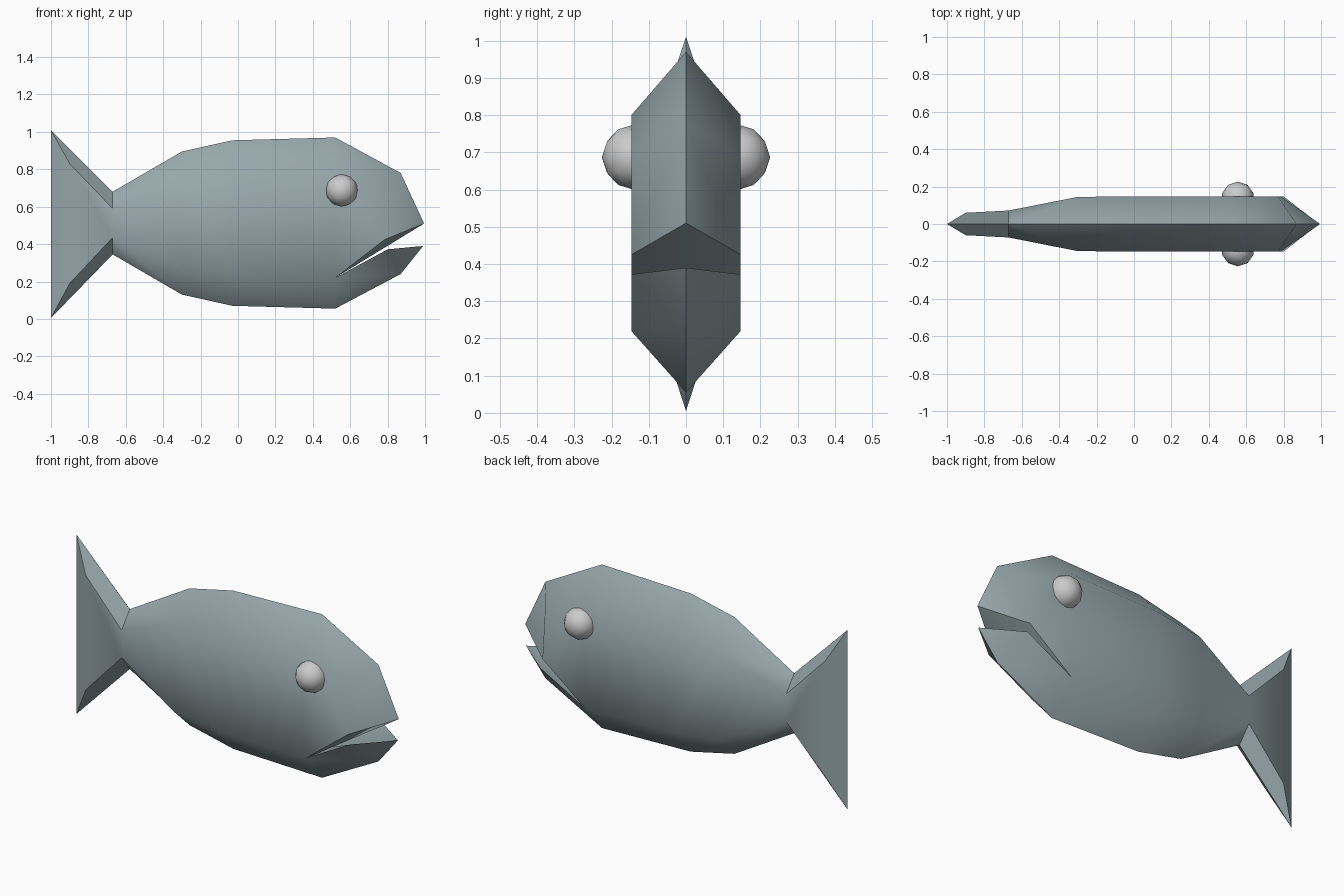
import bpy, bmesh, math

if "Cube" in bpy.data.objects:
    bpy.data.objects.remove(bpy.data.objects["Cube"])

# Body stations: x of ridge, ridge top z, ridge bottom z, x / half width / top z / bottom z of flat flank
STATIONS = [
    (-1.00, 1.010, 0.005, -0.90, 0.060, 0.830, 0.190),
    (-0.67, 0.680, 0.345, -0.67, 0.072, 0.590, 0.435),
    (-0.30, 0.895, 0.130, -0.30, 0.145, 0.750, 0.265),
    (-0.03, 0.955, 0.070, -0.03, 0.147, 0.790, 0.230),
    (0.52, 0.970, 0.055, 0.52, 0.147, 0.800, 0.220),
]
W = 0.147


def smooth(obj, degrees):
    bpy.ops.object.select_all(action='DESELECT')
    obj.select_set(True)
    bpy.context.view_layer.objects.active = obj
    bpy.ops.object.shade_smooth_by_angle(angle=math.radians(degrees))


def add_half(bm, s):
    def v(x, y, z):
        return bm.verts.new((x, s * y, z))

    # Body and tail strips between stations
    rings = [(v(rx, 0, zt), v(fx, w, ft), v(fx, w, fb), v(rx, 0, zb))
             for rx, zt, zb, fx, w, ft, fb in STATIONS]
    for a, b in zip(rings, rings[1:]):
        for i in range(3):
            bm.faces.new((a[i], a[i + 1], b[i + 1], b[i]))
    bm.faces.new(rings[0])

    # Head with open mouth
    top, flank_top, corner, bottom = rings[-1]
    brow, brow_side = v(0.87, 0, 0.78), v(0.77, W, 0.69)
    nose, nose_side = v(0.995, 0, 0.51), v(0.785, W, 0.425)
    throat = v(0.52, 0, 0.22)
    lip, lip_side = v(0.99, 0, 0.39), v(0.80, W, 0.372)
    chin = v(0.87, 0, 0.24)
    for f in ((top, flank_top, brow_side, brow),
              (flank_top, corner, nose_side, brow_side),
              (brow, brow_side, nose_side, nose),
              (nose, nose_side, corner, throat),
              (throat, corner, lip_side, lip),
              (lip, lip_side, chin),
              (chin, lip_side, corner, bottom)):
        bm.faces.new(f)


# Fish body
bm = bmesh.new()
for side in (1, -1):
    add_half(bm, side)
bmesh.ops.remove_doubles(bm, verts=bm.verts, dist=0.0005)
bmesh.ops.recalc_face_normals(bm, faces=bm.faces)
mesh = bpy.data.meshes.new("fish_body")
bm.to_mesh(mesh)
bm.free()
body = bpy.data.objects.new("fish_body", mesh)
bpy.context.collection.objects.link(body)
skin = bpy.data.materials.new("blue_grey_skin")
skin.diffuse_color = (0.31, 0.39, 0.41, 1)
skin.use_nodes = True
skin.node_tree.nodes["Principled BSDF"].inputs["Base Color"].default_value = skin.diffuse_color
mesh.materials.append(skin)
smooth(body, 48)

# Eyes
for side, name in ((-1, "eye_front"), (1, "eye_back")):
    bpy.ops.mesh.primitive_ico_sphere_add(subdivisions=2, radius=0.088,
                                          location=(0.555, side * 0.138, 0.687))
    eye = bpy.context.object
    eye.name = name
    smooth(eye, 60)
